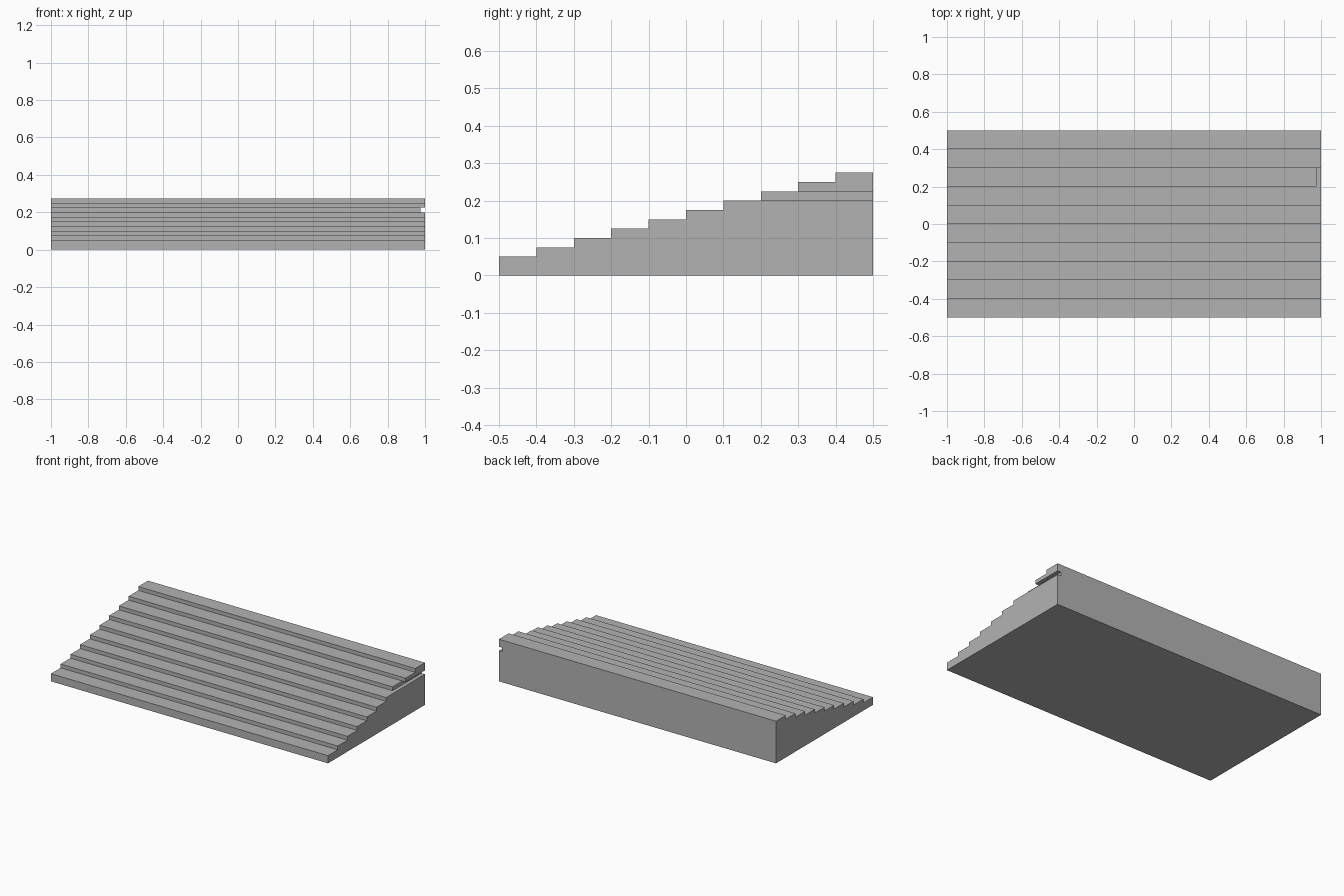
import bpy
import bmesh
from mathutils import Vector

STEPS = 10
TREAD, RISE, FIRST = 0.1, 0.025, 0.05
HALF_WIDTH, HALF_DEPTH = 1.0, 0.5
GAP_DEPTH = 0.025

cube = bpy.data.objects.get("Cube")
if cube:
    bpy.data.objects.remove(cube, do_unlink=True)

stone = bpy.data.materials.new("grey stone")
stone.use_nodes = True
colour = (0.45, 0.45, 0.45, 1)
stone.diffuse_color = colour
stone.node_tree.nodes["Principled BSDF"].inputs["Base Color"].default_value = colour


def extrude_profile(name, profile, x0, x1):
    """Extrude a closed (y, z) outline from x0 to x1."""
    bm = bmesh.new()
    face = bm.faces.new([bm.verts.new((x0, y, z)) for y, z in profile])
    result = bmesh.ops.extrude_face_region(bm, geom=[face])
    moved = [v for v in result["geom"] if isinstance(v, bmesh.types.BMVert)]
    bmesh.ops.translate(bm, verts=moved, vec=Vector((x1 - x0, 0, 0)))
    bmesh.ops.recalc_face_normals(bm, faces=bm.faces)
    mesh = bpy.data.meshes.new(name)
    bm.to_mesh(mesh)
    bm.free()
    mesh.materials.append(stone)
    obj = bpy.data.objects.new(name, mesh)
    bpy.context.collection.objects.link(obj)
    return obj


# Stepped side outline
outline = [(HALF_DEPTH, 0), (-HALF_DEPTH, 0)]
for i in range(STEPS):
    y, z = -HALF_DEPTH + i * TREAD, FIRST + i * RISE
    outline += [(y, z), (y + TREAD, z)]
stairs = extrude_profile("stairs", outline, -HALF_WIDTH, HALF_WIDTH)

# Slot at the left end, where the eighth layer stops short
low = FIRST + 6 * RISE
high = low + RISE
front, back = -HALF_DEPTH + 7 * TREAD - 0.05, HALF_DEPTH + 0.1
slot = extrude_profile(
    "slot_cutter", [(front, low), (back, low), (back, high), (front, high)],
    HALF_WIDTH - GAP_DEPTH, HALF_WIDTH + 0.1)

cut = stairs.modifiers.new("slot", "BOOLEAN")
cut.operation = "DIFFERENCE"
cut.solver = "EXACT"
cut.object = slot
slot.hide_render = True
slot.hide_viewport = True
slot.display_type = "WIRE"
